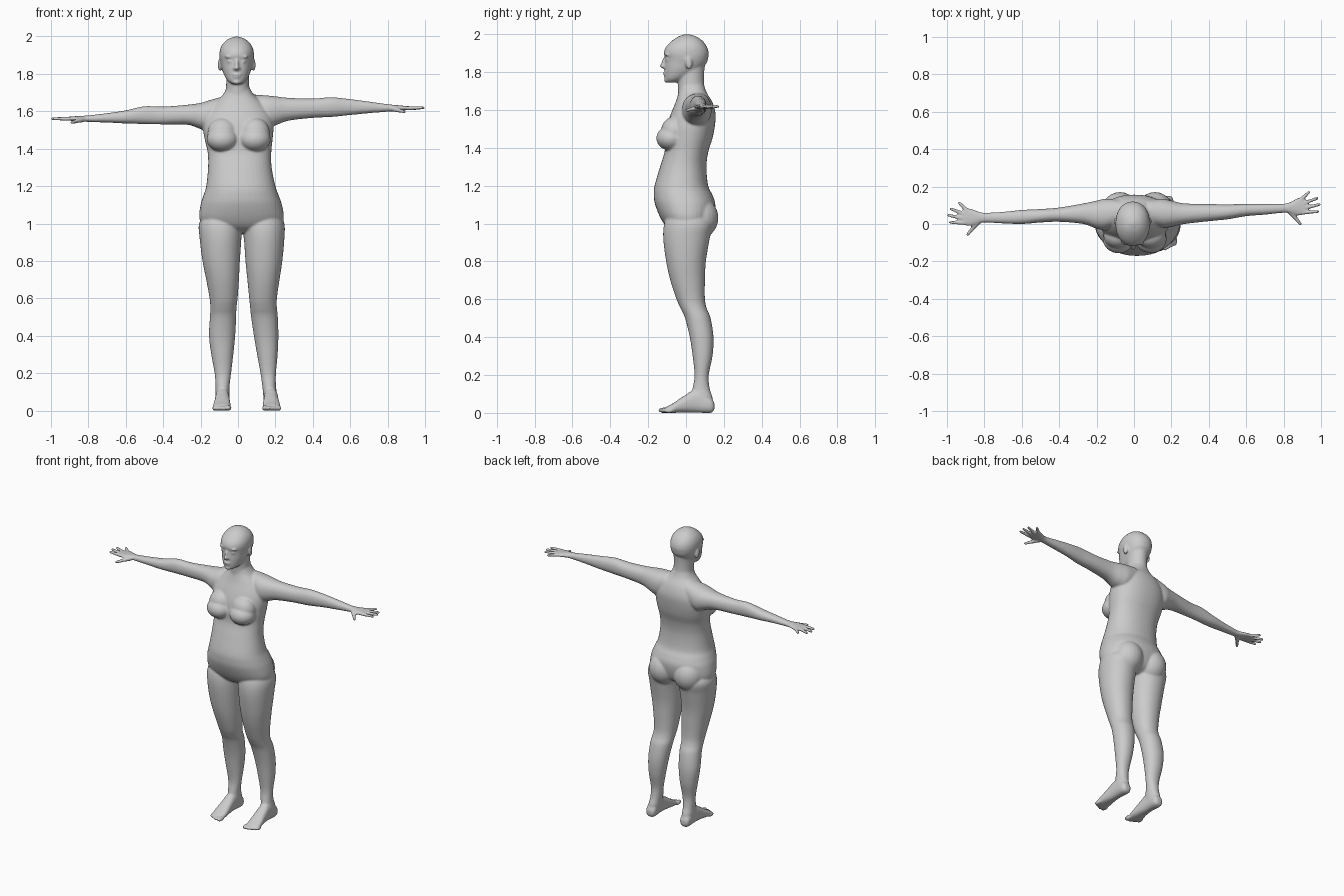
import bpy, bmesh, math
from mathutils import Vector, Matrix

bm = bmesh.new()


def spline(rows, steps=5):
    """Catmull-Rom interpolation between section rows."""
    out = []
    for i in range(len(rows) - 1):
        p0, p1, p2 = rows[max(i - 1, 0)], rows[i], rows[i + 1]
        p3 = rows[min(i + 2, len(rows) - 1)]
        for s in range(steps):
            t = s / steps
            out.append([b + 0.5 * t * ((c - a) + t * (2 * a - 5 * b + 4 * c - d + t * (3 * (b - c) + d - a)))
                        for a, b, c, d in zip(p0, p1, p2, p3)])
    return out + [list(rows[-1])]


def loft(axis, rows, e=2.2, n=40):
    """Rows are (position on axis, a min, a max, b min, b max)."""
    rings = []
    for t, a0, a1, b0, b1 in spline(rows):
        ring = []
        for k in range(n):
            c, s = math.cos(2 * math.pi * k / n), math.sin(2 * math.pi * k / n)
            a = (a0 + a1) / 2 + (a1 - a0) / 2 * math.copysign(abs(c) ** (2 / e), c)
            b = (b0 + b1) / 2 + (b1 - b0) / 2 * math.copysign(abs(s) ** (2 / e), s)
            ring.append(bm.verts.new({'x': (t, a, b), 'y': (a, t, b), 'z': (a, b, t)}[axis]))
        rings.append(ring)
    for r, q in zip(rings, rings[1:]):
        for k in range(n):
            bm.faces.new((r[k], r[(k + 1) % n], q[(k + 1) % n], q[k]))
    bm.faces.new(rings[0])
    bm.faces.new(rings[-1])


def ball(c, r, rot=0.0):
    m = Matrix.Translation(c) @ Matrix.Rotation(rot, 4, 'X') @ Matrix.Diagonal((*r, 1))
    bmesh.ops.create_uvsphere(bm, u_segments=24, v_segments=16, radius=1, matrix=m)


def tube(p, q, r0, r1):
    """Rounded tapered finger segment."""
    p, q = Vector(p), Vector(q)
    d = q - p
    m = Matrix.Translation((p + q) / 2) @ d.to_track_quat('Z', 'Y').to_matrix().to_4x4()
    bmesh.ops.create_cone(bm, cap_ends=True, segments=16, radius1=r0, radius2=r1, depth=d.length, matrix=m)
    ball(p, (r0,) * 3)
    ball(q, (r1,) * 3)


# torso
loft('z', [(.95, -.11, .15, -.05, .07), (.98, -.18, .22, -.10, .12), (1.03, -.207, .245, -.135, .145),
           (1.10, -.2, .235, -.163, .155), (1.15, -.185, .218, -.17, .14), (1.2, -.17, .2, -.166, .117),
           (1.3, -.16, .18, -.137, .108), (1.38, -.162, .178, -.113, .118), (1.45, -.178, .185, -.11, .14),
           (1.52, -.188, .19, -.1, .153), (1.58, -.175, .18, -.08, .156), (1.64, -.13, .14, -.055, .14),
           (1.69, -.08, .085, -.04, .11), (1.73, -.06, .06, -.035, .095)])
for x in (-.083, .09):
    # breasts
    ball((x, -.077, 1.45), (.085, .08, .066))
    ball((x, -.062, 1.485), (.08, .07, .08))
for x in (-.075, .112):
    # buttocks
    ball((x, .068, 1.03), (.1, .103, .11))

# legs
LEG = [(1.06, -.17, 0, .04, .22, -.09, .10), (1.0, -.208, .022, .024, .248, -.115, .14),
       (.92, -.205, .018, .032, .248, -.12, .125), (.8, -.19, .01, .04, .237, -.105, .105),
       (.7, -.17, .005, .05, .222, -.083, .1), (.6, -.152, -.002, .06, .208, -.05, .1),
       (.55, -.148, -.008, .065, .208, -.028, .11), (.5, -.15, -.01, .07, .213, -.005, .13),
       (.4, -.155, -.015, .085, .216, .02, .145), (.3, -.143, -.025, .102, .212, .035, .14),
       (.2, -.125, -.037, .12, .203, .045, .12), (.13, -.12, -.045, .13, .203, .035, .125),
       (.08, -.12, -.045, .135, .21, .025, .14), (.03, -.115, -.05, .14, .21, .03, .14)]
loft('z', [(r[0], r[1], r[2], r[5], r[6]) for r in LEG], 2.1)
loft('z', [(r[0], r[3], r[4], r[5], r[6]) for r in LEG], 2.1)

# feet and toes, s points to the outer side
for cx, s in ((-.083, -1), (.176, 1)):
    rows = [(.15, .018, .018, .02, .05), (.13, .034, .034, .0, .08), (.05, .036, .037, .002, .12),
            (-.01, .04, .042, .002, .09), (-.07, .044, .05, 0, .05), (-.105, .04, .044, 0, .032)]
    loft('y', [(y, cx - (i if s > 0 else o), cx + (o if s > 0 else i), z0, z1) for y, i, o, z0, z1 in rows], 2.4)
    ball((cx - s * .032, -.115, .014), (.016, .032, .015))
    for k in range(4):
        ball((cx + s * (-.008 + .0175 * k), -.117 + .009 * k, .012), (.0105, .027, .0125))

# arms with palms
loft('x', [(-.08, 0, .13, 1.53, 1.68), (-.15, -.03, .135, 1.49, 1.66), (-.2, -.025, .125, 1.505, 1.645),
           (-.27, 0, .11, 1.528, 1.635), (-.4, .012, .088, 1.53, 1.625), (-.5, .008, .08, 1.532, 1.627),
           (-.6, 0, .075, 1.535, 1.605), (-.7, .003, .065, 1.54, 1.59), (-.8, .008, .06, 1.543, 1.578),
           (-.84, 0, .07, 1.547, 1.576), (-.88, -.012, .085, 1.549, 1.573), (-.915, -.005, .08, 1.55, 1.57)])
loft('x', [(.08, 0, .13, 1.54, 1.69), (.15, -.02, .135, 1.515, 1.685), (.2, -.015, .125, 1.525, 1.68),
           (.27, 0, .11, 1.55, 1.672), (.4, .015, .107, 1.565, 1.668), (.5, .025, .105, 1.57, 1.675),
           (.6, .042, .108, 1.58, 1.665), (.7, .05, .108, 1.59, 1.652), (.8, .06, .108, 1.598, 1.638),
           (.84, .055, .12, 1.602, 1.634), (.88, .045, .14, 1.605, 1.63), (.915, .05, .135, 1.606, 1.627)])

# fingers and thumbs
for s, y, z in ((-1, .035, 1.56), (1, .092, 1.617)):
    for bx, by, tx, ty in ((.895, .04, .935, .078), (.905, .018, .98, .046),
                           (.91, -.006, .992, .012), (.905, -.03, .983, -.026)):
        tube((s * bx, y + by, z), (s * tx, y + ty, z + .001), .0115, .0085)
    tube((s * .83, y - .022, z - .004), (s * .868, y - .065, z - .014), .015, .011)
    tube((s * .868, y - .065, z - .014), (s * .89, y - .092, z - .02), .011, .0085)

# neck
loft('z', [(1.62, -.11, .11, -.03, .12), (1.67, -.08, .08, -.04, .115), (1.72, -.065, .062, -.042, .098),
           (1.78, -.063, .058, -.045, .095), (1.84, -.063, .058, -.04, .1)], 2)

# skull and jaw
HX = -.007
loft('z', [(z, HX - w, HX + w, y0, y1) for z, w, y0, y1 in
           ((1.745, .025, -.1, -.04), (1.76, .046, -.11, -.005), (1.785, .063, -.112, .04),
            (1.82, .077, -.113, .085), (1.85, .084, -.112, .11), (1.875, .09, -.111, .117),
            (1.9, .092, -.117, .12), (1.93, .089, -.107, .112), (1.96, .075, -.08, .092),
            (1.985, .048, -.045, .06), (1.997, .018, -.013, .026), (2.0, .006, 0, .012))], 2.15)

# nose, mouth and chin
ball((HX, -.115, 1.85), (.011, .014, .034), -.22)
ball((HX, -.122, 1.832), (.014, .017, .011))
ball((HX, -.107, 1.795), (.026, .015, .007))
ball((HX, -.104, 1.782), (.022, .016, .007))
ball((HX, -.1, 1.757), (.024, .016, .014))
for s in (-1, 1):
    # nostril wings, eyes, brows, ears
    ball((HX + s * .013, -.114, 1.829), (.008, .011, .008))
    ball((HX + s * .034, -.098, 1.867), (.016, .011, .008))
    ball((HX + s * .035, -.1, 1.892), (.028, .014, .008))
    ball((HX + s * .09, .014, 1.848), (.011, .019, .034), .15)

# merge every part into one smooth skin
bmesh.ops.recalc_face_normals(bm, faces=bm.faces)
mesh = bpy.data.meshes.new("body")
bm.to_mesh(mesh)
bm.free()
body = bpy.data.objects.new("body", mesh)
bpy.context.collection.objects.link(body)
remesh = body.modifiers.new("skin", 'REMESH')
remesh.mode = 'VOXEL'
remesh.voxel_size = .006
remesh.use_smooth_shade = True
soften = body.modifiers.new("soften", 'SMOOTH')
soften.factor = .5
soften.iterations = 6
